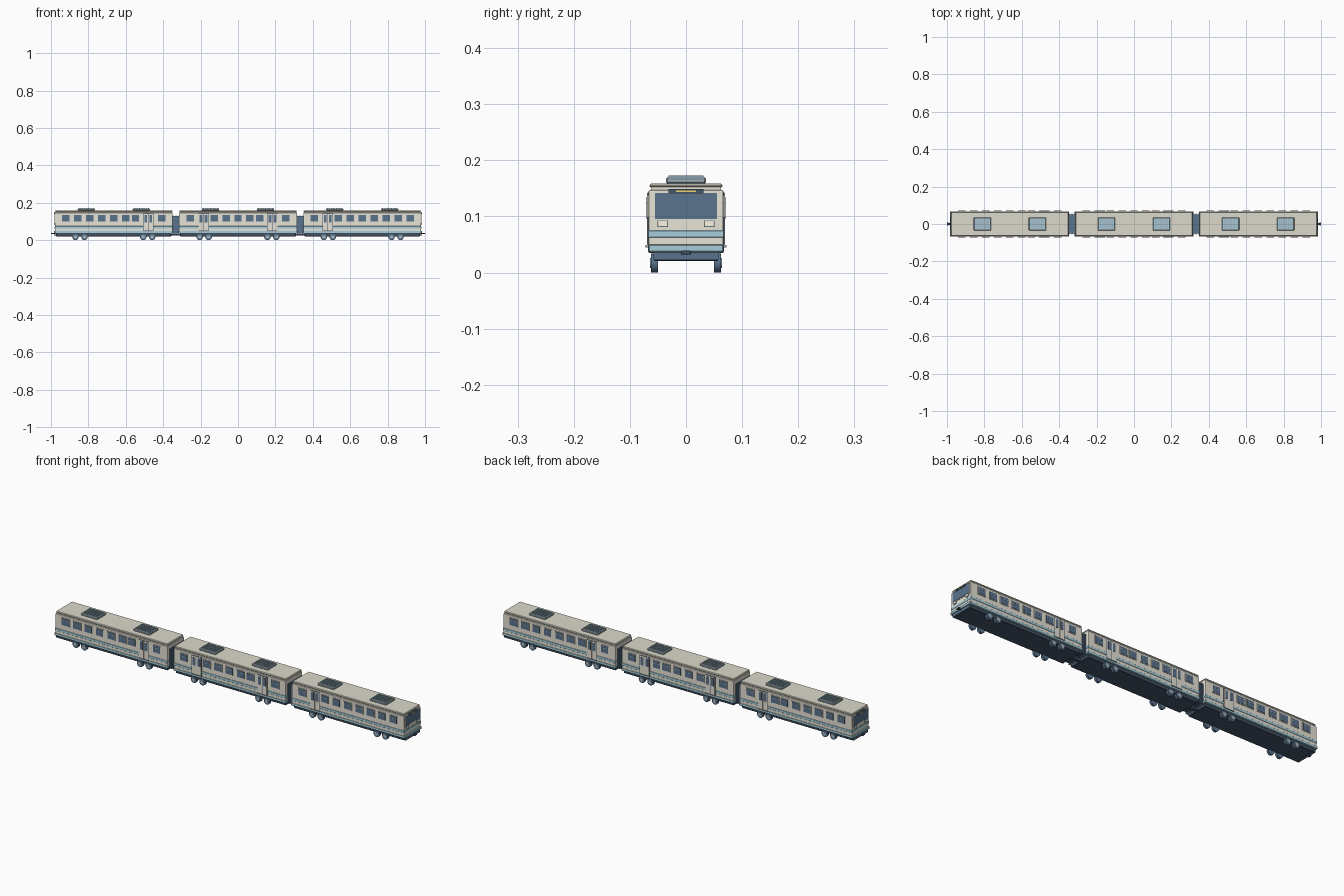
import bpy, bmesh, math
from mathutils import Matrix, Vector

if "Cube" in bpy.data.objects:
    bpy.data.objects.remove(bpy.data.objects["Cube"])


def material(name, rgb):
    m = bpy.data.materials.new(name)
    m.diffuse_color = (*rgb, 1)
    m.use_nodes = True
    m.node_tree.nodes["Principled BSDF"].inputs["Base Color"].default_value = m.diffuse_color
    return m


CREAM = material("cream", (0.80, 0.77, 0.67))
ROOF = material("roof_cream", (0.72, 0.70, 0.60))
BLUE = material("light_blue", (0.38, 0.62, 0.71))
NAVY = material("navy", (0.10, 0.17, 0.27))
DARK = material("dark_frame", (0.06, 0.09, 0.14))
GREY = material("blue_grey", (0.38, 0.48, 0.54))
LAMP = material("lamp", (0.95, 0.92, 0.75))
YELLOW = material("yellow", (0.9, 0.68, 0.15))


def finish(name, bm, mat, smooth=False):
    me = bpy.data.meshes.new(name)
    bm.to_mesh(me)
    bm.free()
    for p in me.polygons:
        p.use_smooth = smooth and len(p.vertices) == 4
    me.materials.append(mat)
    ob = bpy.data.objects.new(name, me)
    bpy.context.collection.objects.link(ob)
    return ob


def boxes(name, spans, mat, bevel=0.0, seg=1):
    """One object made of boxes, each given as (x0, x1, y0, y1, z0, z1)."""
    out = bmesh.new()
    for x0, x1, y0, y1, z0, z1 in spans:
        x0, x1 = sorted((x0, x1))
        y0, y1 = sorted((y0, y1))
        bm = bmesh.new()
        c = Vector(((x0 + x1) / 2, (y0 + y1) / 2, (z0 + z1) / 2))
        bmesh.ops.create_cube(bm, size=1, matrix=Matrix.Translation(c)
                              @ Matrix.Diagonal((x1 - x0, y1 - y0, z1 - z0, 1)))
        if bevel:
            bmesh.ops.bevel(bm, geom=bm.edges[:], offset=bevel, segments=seg,
                            affect='EDGES', profile=0.5)
        tmp = bpy.data.meshes.new("tmp")
        bm.to_mesh(tmp)
        bm.free()
        out.from_mesh(tmp)
        bpy.data.meshes.remove(tmp)
    return finish(name, out, mat)


def discs(name, places, r, depth, mat):
    """Upright discs with their axles along y."""
    bm = bmesh.new()
    for p in places:
        bmesh.ops.create_cone(bm, cap_ends=True, segments=24, radius1=r, radius2=r, depth=depth,
                              matrix=Matrix.Translation(p) @ Matrix.Rotation(math.pi / 2, 4, 'X'))
    return finish(name, bm, mat, True)


SIDES = (-1, 1)
H = 0.315          # half length of a car
W = 0.068          # half width of a car


def car(tag, cx, doors, cab):
    a, b = cx - H, cx + H
    # shell, cornice and roof
    boxes(tag + "_body", [(a, b, -0.067, 0.067, 0.046, 0.147)], CREAM, 0.003, 2)
    boxes(tag + "_cornice", [(a + .003, b - .003, -0.062, 0.062, 0.145, 0.152)], CREAM)
    boxes(tag + "_roof", [(a + .001, b - .001, -0.065, 0.065, 0.151, 0.159)], ROOF, 0.003)
    # skirt, stripe and thin line, wrapped round the car
    boxes(tag + "_skirt", [(a - .002, b + .002, -W, W, 0.035, 0.050)], BLUE, 0.002)
    boxes(tag + "_stripe", [(a - .001, b + .001, -W, W, 0.062, 0.075)], BLUE, 0.001)
    boxes(tag + "_underframe", [(a + .006, b - .006, -0.058, 0.058, 0.021, 0.037)], DARK, 0.002)

    # side windows: frame, pane and dividing bar, skipping the doorways
    xs = [-0.256 + 0.064 * i for i in range(9)]
    xs = [x for x in xs if all(abs(x - d) > 0.05 for d in doors)]
    for d in doors:                      # keep a window either side of each door
        xs += [math.copysign(0.116, d), math.copysign(0.256, d)]
    xs = sorted({round(x, 3) for x in xs})
    xs = [x for i, x in enumerate(xs) if i == 0 or x - xs[i - 1] > 0.03]
    frame, pane, bar = [], [], []
    for x in xs:
        x += cx
        for s in SIDES:
            frame.append((x - .023, x + .023, s * .066, s * .0695, .098, .138))
            pane.append((x - .020, x + .020, s * .066, s * .0708, .101, .135))
            bar.append((x - .020, x + .020, s * .066, s * .0714, .123, .125))
    boxes(tag + "_window_frames", frame, CREAM)
    boxes(tag + "_window_panes", pane, NAVY)
    boxes(tag + "_window_bars", bar, GREY)

    # double-leaf doors
    leaf, glass, gap, step = [], [], [], []
    for d in doors:
        x = cx + d
        for s in SIDES:
            gap.append((x - .028, x + .028, s * .066, s * .0684, .049, .143))
            step.append((x - .028, x + .028, s * .066, s * .072, .045, .049))
            for k in SIDES:
                leaf.append((x + k * .001, x + k * .026, s * .066, s * .0694, .051, .141))
                glass.append((x + k * .006, x + k * .021, s * .066, s * .0708, .095, .135))
    boxes(tag + "_door_gaps", gap, DARK)
    boxes(tag + "_door_leaves", leaf, CREAM)
    boxes(tag + "_door_glass", glass, NAVY)
    boxes(tag + "_door_steps", step, GREY)

    # roof cooling units with slats
    units = [cx - .147, cx + .147]
    boxes(tag + "_roof_units", [(x - .046, x + .046, -.036, .036, .158, .170) for x in units],
          GREY, 0.003)
    boxes(tag + "_roof_slats", [(x - .038 + .0095 * i - .002, x - .038 + .0095 * i + .002,
                                 -.031, .031, .169, .173) for x in units for i in range(9)], BLUE)

    # wheels
    pos = [(cx + k * o, s) for k in SIDES for o in (.205, .157) for s in SIDES]
    discs(tag + "_wheels", [(x, s * .056, .017) for x, s in pos], .017, .012, NAVY)
    discs(tag + "_wheel_hubs", [(x, s * .0625, .017) for x, s in pos], .009, .003, GREY)

    # driving end
    if cab:
        e = cx + cab * H

        def front(name, depth, y0, y1, z0, z1, mat, bevel=0.0, both=False):
            sp = [(e - cab * .004, e + cab * depth, y0, y1, z0, z1)]
            if both:
                sp.append((e - cab * .004, e + cab * depth, -y0, -y1, z0, z1))
            boxes(tag + "_" + name, sp, mat, bevel)

        front("windscreen_frame", .0015, -.058, .058, .092, .145, CREAM)
        front("windscreen", .003, -.055, .055, .095, .142, NAVY)
        front("sign_box", .005, -.031, .031, .140, .149, DARK)
        front("sign_strip", .006, -.018, .018, .1435, .1465, YELLOW)
        front("lamp_housing", .003, .032, .051, .081, .094, GREY, 0, True)
        front("headlamp", .004, .034, .049, .083, .092, LAMP, 0, True)
        front("bumper", .006, -.067, .067, .036, .050, BLUE, 0.002)
        front("apron", .002, -.058, .058, .022, .037, NAVY)
        # coupler
        c = e + cab * .021
        boxes(tag + "_coupler", [(e - cab * .02, c, -.005, .005, .033, .038),
                                 (e + cab * .012, c, -.009, .009, .032, .039)], DARK, 0.001)


car("rear_car", -0.664, [0.184], -1)
car("middle_car", 0, [-0.184, 0.184], 0)
car("front_car", 0.664, [-0.184], 1)

# gangways between cars: core with bellows ribs
for i, s in enumerate(SIDES):
    x = s * 0.332
    boxes("gangway_%d" % i, [(x - .022, x + .022, -.052, .052, .036, .130)], NAVY)
    boxes("gangway_ribs_%d" % i, [(x - .012 + .008 * k - .002, x - .012 + .008 * k + .002,
                                   -.055, .055, .034, .133) for k in range(4)], NAVY)
    boxes("drawbar_%d" % i, [(x - .03, x + .03, -.008, .008, .024, .034)], DARK)
